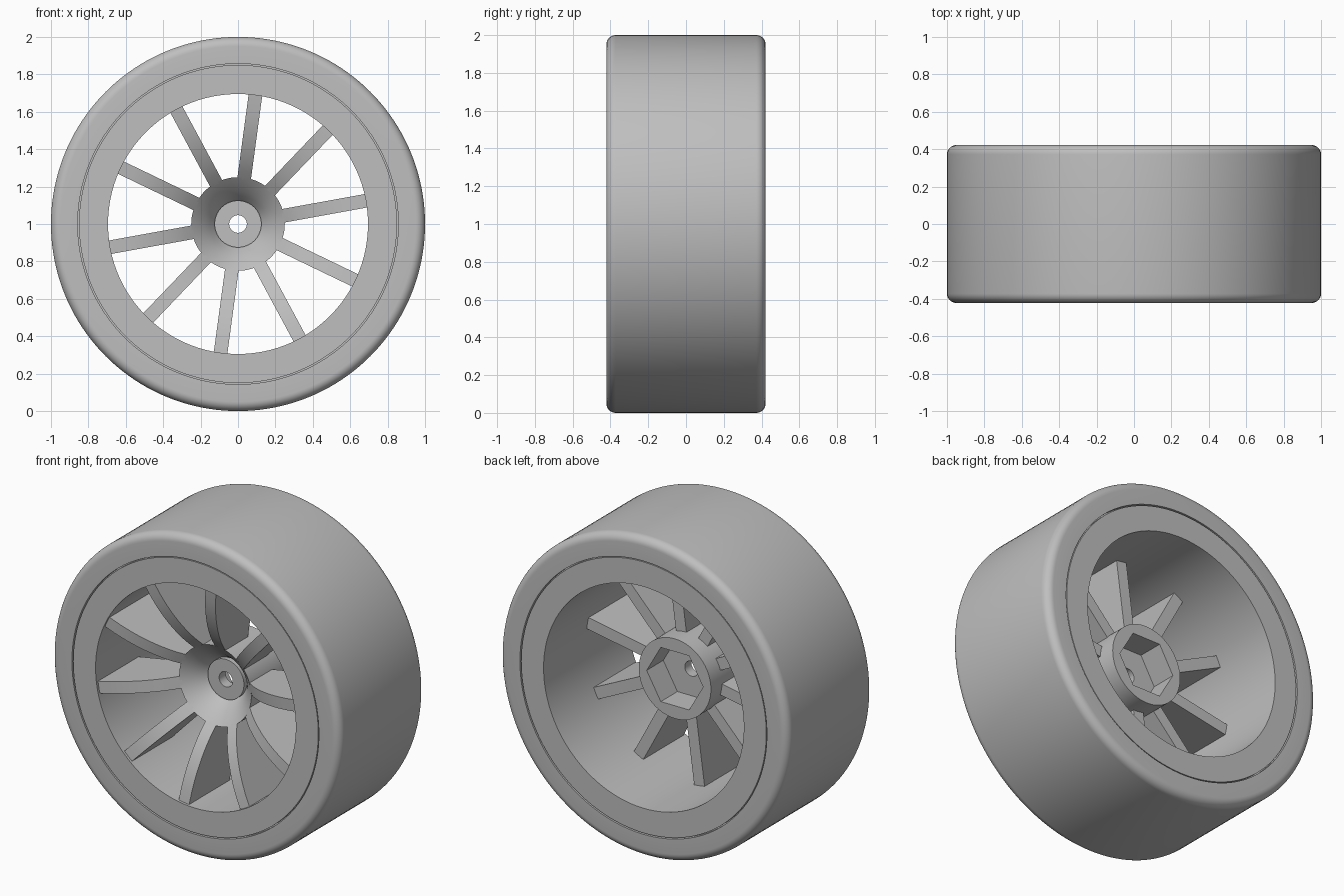
import bpy, bmesh, math
from mathutils import Matrix, Vector

default = bpy.data.objects.get("Cube")
if default:
    bpy.data.objects.remove(default)

AXLE = Vector((0, 0, 1))
SEGMENTS = 160
SPOKES = 10
HALF = 0.422          # half width of the tyre

grey = bpy.data.materials.new("plain grey")
grey.use_nodes = True
colour = (0.52, 0.52, 0.52, 1)
grey.diffuse_color = colour
grey.node_tree.nodes["Principled BSDF"].inputs["Base Color"].default_value = colour


def finish(bm, name):
    bmesh.ops.recalc_face_normals(bm, faces=bm.faces)
    mesh = bpy.data.meshes.new(name)
    bm.to_mesh(mesh)
    bm.free()
    mesh.materials.append(grey)
    obj = bpy.data.objects.new(name, mesh)
    bpy.context.collection.objects.link(obj)
    return obj


def smooth(obj):
    bpy.ops.object.select_all(action='DESELECT')
    obj.select_set(True)
    bpy.context.view_layer.objects.active = obj
    bpy.ops.object.shade_smooth_by_angle(angle=math.radians(30))


def lathe(name, profile):
    """Revolve a closed (radius, y) outline about the axle."""
    bm = bmesh.new()
    verts = [bm.verts.new((r, y, AXLE.z)) for r, y in profile]
    edges = [bm.edges.new((v, verts[(i + 1) % len(verts)])) for i, v in enumerate(verts)]
    bmesh.ops.spin(bm, geom=verts + edges, cent=AXLE, axis=(0, 1, 0),
                   angle=math.tau, steps=SEGMENTS, use_duplicate=False)
    bmesh.ops.remove_doubles(bm, verts=bm.verts, dist=1e-5)
    return finish(bm, name)


def prism(name, sides, radius, y0, y1):
    """Straight prism along the axle with one corner on +x."""
    bm = bmesh.new()
    ring = [bm.verts.new((radius * math.cos(math.tau * i / sides), y0,
                          AXLE.z + radius * math.sin(math.tau * i / sides)))
            for i in range(sides)]
    face = bm.faces.new(ring)
    top = bmesh.ops.extrude_face_region(bm, geom=[face])["geom"]
    bmesh.ops.translate(bm, vec=(0, y1 - y0, 0),
                        verts=[g for g in top if isinstance(g, bmesh.types.BMVert)])
    return finish(bm, name)


def cut(target, cutter):
    cutter.hide_render = True
    cutter.hide_viewport = True
    cutter.display_type = 'WIRE'
    mod = target.modifiers.new("cut " + cutter.name, 'BOOLEAN')
    mod.operation = 'DIFFERENCE'
    mod.solver = 'EXACT'
    mod.object = cutter


# Tyre with rounded shoulders
FILLET = 0.05
shoulder = [(1 - FILLET + FILLET * math.sin(t), HALF - FILLET + FILLET * math.cos(t))
            for t in (math.pi / 2 * i / 8 for i in range(9))]
half_tyre = [(0.857, HALF - 0.03), (0.857, HALF)] + shoulder
inner_bore = [(0.84, HALF - 0.03)]
upper = inner_bore + half_tyre
tyre = lathe("tyre", upper + [(r, -y) for r, y in reversed(upper)])
smooth(tyre)

# Rim barrel
RIM = HALF - 0.003
rim = lathe("rim", [(0.695, -RIM), (0.85, -RIM), (0.85, RIM), (0.695, RIM)])
smooth(rim)

# Dished front curve shared by hub and spokes
bowl = [(0.125, -0.09), (0.15, -0.125), (0.175, -0.155), (0.2, -0.18), (0.225, -0.204), (0.25, -0.225)]
sweep = [(0.24, -0.217), (0.285, -0.254), (0.33, -0.285), (0.38, -0.313), (0.43, -0.337),
         (0.49, -0.36), (0.55, -0.378), (0.62, -0.393), (0.71, -0.405)]

# Hub with raised boss, axle hole and hexagonal rear socket
BOSS = -0.12
BACK = 0.11
hole = 0.047
hub = lathe("hub", [(hole, BACK), (hole, BOSS), (0.125, BOSS)] + bowl + [(0.25, BACK)])
cut(hub, prism("hex_socket_cutter", 6, 0.196, -0.055, BACK + 0.1))
smooth(hub)

# Spokes, each a curved blade with a flat back
WIDTH = 0.073
for n in range(SPOKES):
    bm = bmesh.new()
    outline = sweep + [(sweep[-1][0], 0), (sweep[0][0], 0)]
    face = bm.faces.new([bm.verts.new((r, y, -WIDTH / 2)) for r, y in outline])
    side = bmesh.ops.extrude_face_region(bm, geom=[face])["geom"]
    bmesh.ops.translate(bm, vec=(0, 0, WIDTH),
                        verts=[g for g in side if isinstance(g, bmesh.types.BMVert)])
    angle = math.radians(10.3) + math.tau * n / SPOKES
    bm.transform(Matrix.Translation(AXLE) @ Matrix.Rotation(-angle, 4, 'Y'))
    smooth(finish(bm, f"spoke_{n + 1}"))
